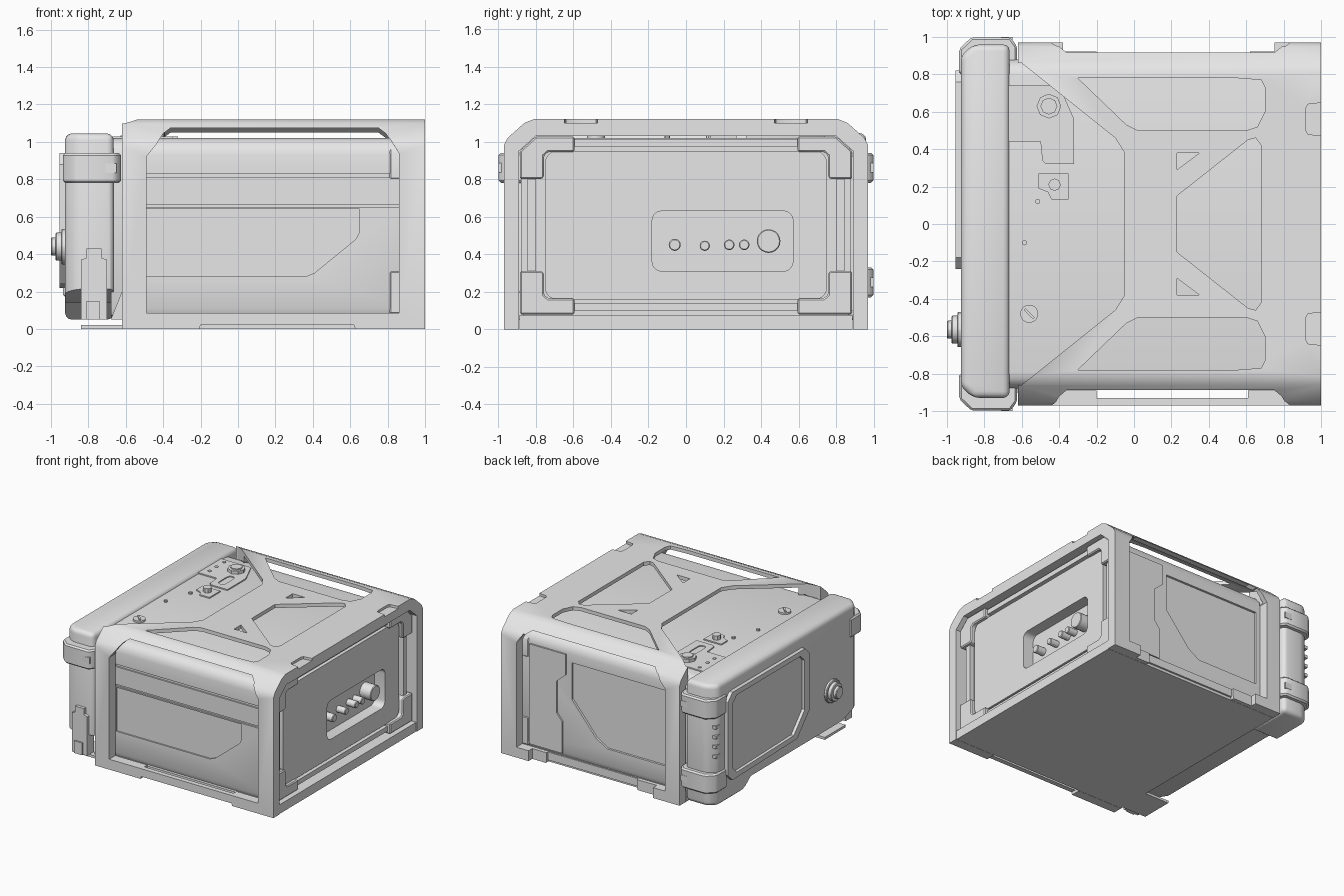
import bpy, bmesh, math
from mathutils import Vector

if "Cube" in bpy.data.objects:
    bpy.data.objects.remove(bpy.data.objects["Cube"], do_unlink=True)

grey = bpy.data.materials.new("plain_grey")
grey.use_nodes = True
grey.diffuse_color = (0.8, 0.8, 0.8, 1)
grey.node_tree.nodes["Principled BSDF"].inputs["Base Color"].default_value = (0.8, 0.8, 0.8, 1)
parts = []


def prism(name, pts, axis, a, b):
    """Extrude a 2D outline along x (y,z), y (x,z) or z (x,y)."""
    place = {"x": lambda u, v, w: (w, u, v), "y": lambda u, v, w: (u, w, v),
             "z": lambda u, v, w: (u, v, w)}[axis]
    bm = bmesh.new()
    low = [bm.verts.new(place(u, v, a)) for u, v in pts]
    high = [bm.verts.new(place(u, v, b)) for u, v in pts]
    bm.faces.new(low)
    bm.faces.new(high)
    n = len(pts)
    for i in range(n):
        j = (i + 1) % n
        bm.faces.new((low[i], low[j], high[j], high[i]))
    bmesh.ops.recalc_face_normals(bm, faces=bm.faces)
    mesh = bpy.data.meshes.new(name)
    bm.to_mesh(mesh)
    bm.free()
    mesh.materials.append(grey)
    ob = bpy.data.objects.new(name, mesh)
    bpy.context.collection.objects.link(ob)
    parts.append(ob)
    return ob


def rect(u0, u1, v0, v1, r=0.0, steps=5):
    if not r:
        return [(u0, v0), (u1, v0), (u1, v1), (u0, v1)]
    out = []
    corners = [(u1 - r, v1 - r), (u0 + r, v1 - r), (u0 + r, v0 + r), (u1 - r, v0 + r)]
    for k, (u, v) in enumerate(corners):
        for s in range(steps + 1):
            t = (k + s / steps) * math.pi / 2
            out.append((u + r * math.cos(t), v + r * math.sin(t)))
    return out


def circle(u, v, r, n=20):
    return [(u + r * math.cos(2 * math.pi * i / n), v + r * math.sin(2 * math.pi * i / n)) for i in range(n)]


def flip(pts, axis=0):
    return [(-u, v) if axis == 0 else (u, -v) for u, v in pts]


def mirrored(pts, axis=0):
    return pts + flip(pts, axis)[::-1]


def box(name, x0, x1, y0, y1, z0, z1):
    return prism(name, rect(x0, x1, y0, y1), "z", z0, z1)


def bake(ob):
    dg = bpy.context.evaluated_depsgraph_get()
    mesh = bpy.data.meshes.new_from_object(ob.evaluated_get(dg))
    ob.modifiers.clear()
    ob.data = mesh


def cut(ob, *cutters):
    for c in cutters:
        m = ob.modifiers.new("cut", "BOOLEAN")
        m.operation, m.solver, m.object = "DIFFERENCE", "EXACT", c
    bake(ob)
    for c in cutters:
        parts.remove(c)
        bpy.data.objects.remove(c, do_unlink=True)


def bevel(ob, width, segments=2):
    m = ob.modifiers.new("bevel", "BEVEL")
    m.width, m.segments, m.limit_method = width, segments, "ANGLE"
    bake(ob)


# Main body with rounded shoulders, grooves and recessed side panels
half = [(0.84, 0.06), (0.865, 0.075), (0.88, 0.11), (0.88, 0.93), (0.872, 0.965), (0.852, 0.995),
        (0.825, 1.013), (0.79, 1.02)]
body = prism("body", mirrored(half), "x", -0.68, 0.9)
pocket = rect(-0.18, 0.57, 0.31, 0.63, 0.05)
front_recess = [(-0.49, 0.28), (0.36, 0.28), (0.41, 0.3), (0.63, 0.48), (0.65, 0.52), (0.65, 0.64), (-0.49, 0.64)]
back_recess = [(-0.46, 0.24), (0.1, 0.24), (0.2, 0.3), (0.42, 0.56), (0.42, 0.86), (-0.46, 0.86)]
cut(body,
    prism("c", pocket, "x", 0.84, 1.2),
    prism("c", front_recess, "y", -1.2, -0.868),
    prism("c", back_recess, "y", 0.862, 1.2),
    box("c", -0.5, 0.87, -1.2, -0.868, 0.81, 0.83),
    box("c", -0.5, 0.87, -1.2, -0.868, 0.65, 0.665))
back_plate = [(0.5, 0.1), (0.8, 0.1), (0.8, 0.92), (0.47, 0.92), (0.47, 0.75), (0.55, 0.68), (0.55, 0.42), (0.5, 0.36)]
prism("back_side_plate", back_plate, "y", 0.87, 0.893)

# Outer frame: arched shell with side openings and a thin pierced top
outer = [(0.97, 0), (0.97, 0.98), (0.95, 1.02), (0.86, 1.1), (0.81, 1.12)]
inner = [(0.89, 0), (0.89, 0.95), (0.8, 1.03)]
frame = prism("outer_frame", mirrored(outer) + flip(inner) + inner[::-1], "x", -0.62, 1.0)
hollow = [(0.93, 0.9), (0.93, 1.0), (0.85, 1.065), (0.79, 1.09)]
opening = [(-0.49, 0.085), (0.86, 0.085), (0.86, 0.94), (0.81, 1.02), (-0.41, 1.02), (-0.49, 0.92)]
slot = [(-0.43, 1.0), (0.82, 1.0), (0.79, 1.045), (0.75, 1.075), (-0.36, 1.075), (-0.4, 1.045)]
edge = [(-0.75, 0.87), (-0.6, 0.86), (-0.1, 0.46), (-0.05, 0.38)]
side_hole = [(-0.3, 0.78), (0.55, 0.78), (0.68, 0.77), (0.7, 0.73), (0.7, 0.6), (0.66, 0.52),
             (0.6, 0.5), (0.02, 0.5), (-0.04, 0.53)]
mid_half = [(0.23, 0.15), (0.61, 0.45), (0.65, 0.46), (0.68, 0.42)]
triangle = [(0.23, 0.38), (0.35, 0.38), (0.23, 0.29)]
notch = [(1.1, 0.46), (0.93, 0.48), (0.92, 0.5), (0.92, 0.62), (0.93, 0.64), (1.1, 0.66)]
sill = [(-0.24, -0.1), (-0.2, 0.02), (0.62, 0.02), (0.66, -0.1)]
tools = [prism("c", opening, "y", -1.2, 1.2),
         prism("c", mirrored(hollow), "x", -0.485, 0.855),
         prism("c", slot, "y", -1.2, -0.8),
         prism("c", [(u, min(v, 1.05)) for u, v in slot if v != 1.045], "y", 0.8, 1.2),
         prism("c", mirrored(edge, 1), "z", 0.9, 1.3),
         prism("c", mirrored(mid_half, 1), "z", 0.9, 1.3),
         prism("c", sill, "y", -1.2, 1.2),
         box("c", -0.2, 0.61, -0.93, -0.87, -0.1, 0.2),
         box("c", -0.38, 0.75, 0.922, 1.2, -0.1, 0.2),
         box("c", -0.2, 0.62, 0.905, 1.2, -0.1, 0.2)]
for outline, bottom in ((side_hole, 0.9), (triangle, 0.9), (notch, 1.1)):
    tools += [prism("c", outline, "z", bottom, 1.3), prism("c", flip(outline, 1), "z", bottom, 1.3)]
cut(frame, *tools)

# Base
box("base_plate", -0.62, 0.995, -0.888, 0.888, 0.0, 0.075)
box("base_tab", -0.84, -0.6, -0.87, -0.6, 0.0, 0.02)

# End panel with connector pocket, corner guards and rails
panel = prism("end_panel", rect(-0.75, 0.75, 0.16, 0.95, 0.06), "x", 0.88, 0.935)
cut(panel, prism("c", pocket, "x", 0.8, 1.2))
top_guard = [(0.595, 1.028), (0.8, 1.028), (0.885, 0.95), (0.885, 0.8), (0.77, 0.8),
             (0.757, 0.81), (0.757, 0.925), (0.735, 0.945), (0.595, 0.945)]
low_guard = [(0.595, 0.08), (0.885, 0.08), (0.885, 0.31), (0.77, 0.31), (0.757, 0.3),
             (0.757, 0.185), (0.735, 0.165), (0.595, 0.165)]
for side, tag in ((1, "back"), (-1, "front")):
    for pts, level in ((top_guard, "upper"), (low_guard, "lower")):
        g = prism(f"{level}_{tag}_corner_guard", [(u * side, v) for u, v in pts], "x", 0.81, 0.965)
        bevel(g, 0.008, 1)
    box(f"{tag}_end_rail", 0.88, 0.94, *sorted((side * 0.8, side * 0.845)), 0.3, 0.81)
box("lower_end_rail", 0.88, 0.94, -0.6, 0.6, 0.1, 0.14)
box("upper_end_rail", 0.88, 0.94, -0.6, 0.6, 0.975, 1.015)
for y, z, r, tip in ((-0.06, 0.45, 0.032, 0.92), (0.1, 0.445, 0.027, 0.92), (0.23, 0.45, 0.028, 0.92),
                     (0.31, 0.45, 0.028, 0.92), (0.44, 0.47, 0.063, 0.94)):
    bevel(prism("end_connector", circle(y, z, r), "x", 0.83, tip), 0.005, 1)

# Controls on the top deck
deck = [(-0.67, 0.44), (-0.5, 0.44), (-0.49, 0.34), (-0.47, 0.32), (-0.32, 0.32), (-0.32, 0.56),
        (-0.4, 0.74), (-0.67, 0.74)]
deck_plate = prism("deck_plate", deck, "z", 1.01, 1.03)
cut(deck_plate, prism("c", rect(-0.45, -0.39, 0.37, 0.53, 0.029), "z", 1.022, 1.2))
prism("deck_dial", circle(-0.455, 0.63, 0.066, 8), "z", 1.0, 1.055)
prism("deck_dial_cap", circle(-0.455, 0.63, 0.045, 8), "z", 1.05, 1.065)
prism("switch_plate", [(-0.51, 0.27), (-0.51, 0.19), (-0.46, 0.17), (-0.44, 0.13), (-0.35, 0.13), (-0.35, 0.27)],
      "z", 1.01, 1.03)
prism("switch_knob", circle(-0.425, 0.21, 0.033, 8), "z", 1.02, 1.065)
prism("deck_cap", circle(-0.56, -0.48, 0.048), "z", 1.0, 1.035)
prism("deck_cap_slot", [(-0.59, -0.46), (-0.54, -0.51), (-0.53, -0.5), (-0.58, -0.45)], "z", 1.03, 1.045)
for x, y in ((-0.615, 0.7), (-0.615, 0.6), (-0.615, 0.51), (-0.515, 0.12), (-0.585, -0.1)):
    prism("deck_stud", circle(x, y, 0.014, 8), "z", 1.0, 1.035)

# Side module
plan = [(-0.665, -0.93), (-0.86, -0.93), (-0.925, -0.87), (-0.925, 0.9), (-0.86, 0.96), (-0.665, 0.96)]
module = prism("side_module", plan, "z", 0.05, 1.045)
bevel(module, 0.035, 3)
under = [(-1.2, -0.1), (0.6, -0.1), (0.6, 0.05), (0.48, 0.14), (-0.7, 0.14), (-0.95, 0.22), (-1.2, 0.22)]
cut(module, prism("c", under, "x", -1.2, -0.5))
band = [(-0.625, 0.8), (-0.625, 0.95), (-0.66, 0.998), (-0.87, 0.998), (-0.935, 0.935), (-0.935, 0.8)]
for name, pts, z in (("upper_back_clamp", band, 0.78), ("lower_back_clamp", band, 0.17),
                     ("upper_front_clamp", flip(band, 1), 0.78)):
    bevel(prism(name, pts, "z", z, z + 0.16), 0.012, 1)
    s = 1 if pts is band else -1
    box(name + "_clasp", -0.71, -0.65, *sorted((s * 0.95, s)), z + 0.055, z + 0.105)
for i in range(4):
    box("grip_tooth", -0.925, -0.87, 0.87, 0.93, 0.45 + i * 0.08, 0.475 + i * 0.08)

# Latch at the front end of the module
latch = [(-0.84, 0.05), (-0.7, 0.05), (-0.7, 0.37), (-0.73, 0.38), (-0.73, 0.43), (-0.81, 0.43), (-0.81, 0.38), (-0.84, 0.37)]
prism("latch", latch, "y", -0.955, -0.87)
box("latch_button", -0.81, -0.74, -0.968, -0.87, 0.05, 0.15)
prism("frame_brace", [(-0.68, 0.05), (-0.6, 0.05), (-0.6, 0.2), (-0.62, 0.2)], "y", -0.9, -0.85)

# Framed window on the module's outer face
border = [(-0.24, 0.42), (-0.08, 0.24), (0.76, 0.22), (0.82, 0.28), (0.82, 0.88), (0.76, 0.94), (-0.18, 0.94), (-0.24, 0.88)]
window = prism("window_border", border, "x", -0.955, -0.9)
centre = Vector((0.3, 0.59))
hole = [tuple(centre + (Vector(p) - centre) * 0.88) for p in border]
cut(window, prism("c", hole, "x", -1.2, -0.93))

# Round port on the outer face
for name, r, x, n in (("port_base", 0.095, -0.945, 12), ("port_ring", 0.075, -0.975, 20), ("port_cap", 0.05, -1.0, 8)):
    bevel(prism(name, circle(-0.565, 0.44, r, n), "x", x, -0.9), 0.005, 1)

# Smooth shading with sharp edges kept
bpy.ops.object.select_all(action="DESELECT")
for ob in parts:
    ob.select_set(True)
bpy.context.view_layer.objects.active = body
bpy.ops.object.shade_smooth_by_angle(angle=math.radians(30))
